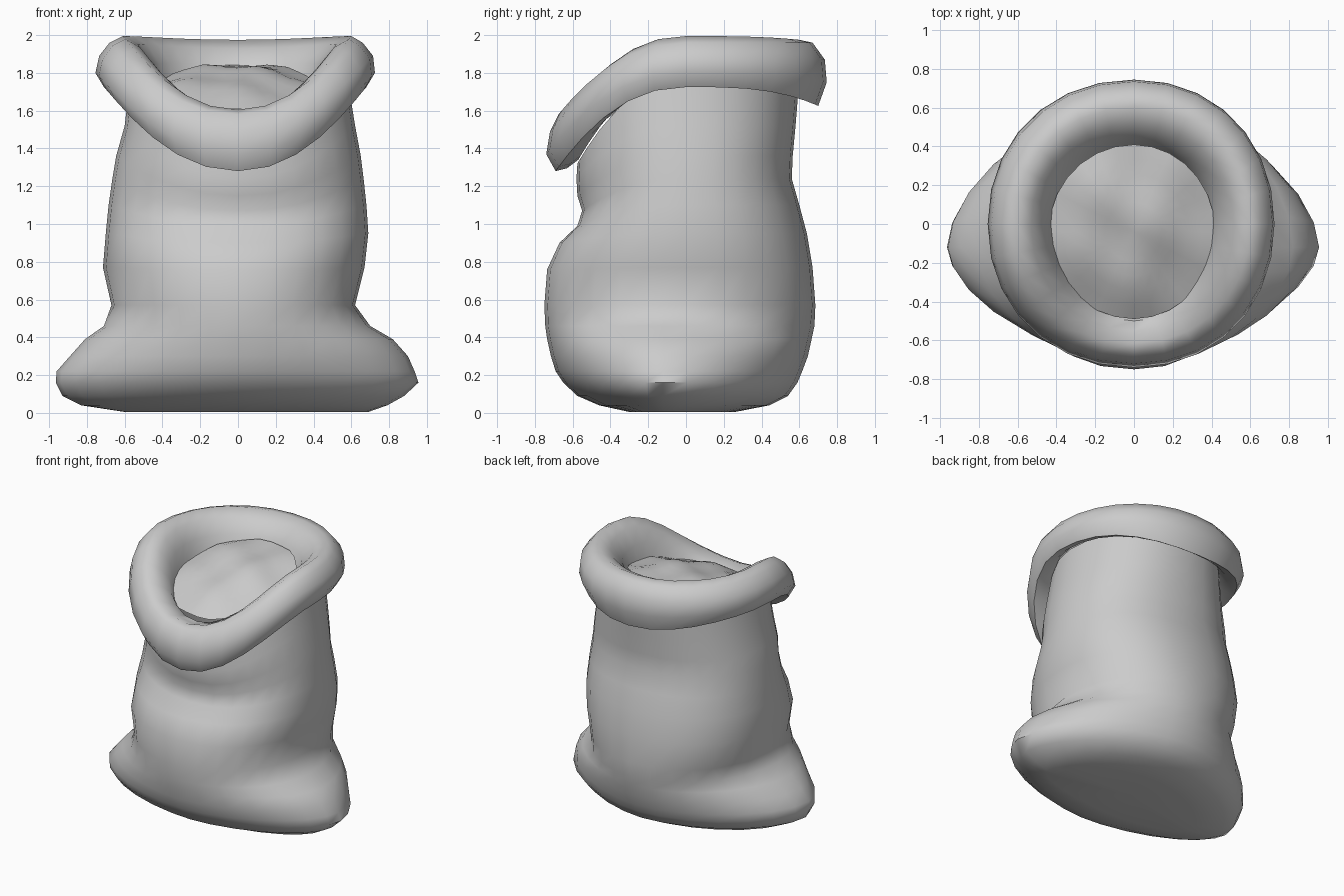
import bpy
import bmesh
import math

cube = bpy.data.objects.get("Cube")
if cube:
    bpy.data.objects.remove(cube)

SIDES = 28

cloth = bpy.data.materials.new("grey cloth")
cloth.use_nodes = True
grey = (0.6, 0.6, 0.6, 1)
cloth.diffuse_color = grey
cloth.node_tree.nodes["Principled BSDF"].inputs["Base Color"].default_value = grey


def spow(v, e):
    return math.copysign(abs(v) ** e, v)


def ring(z, left, right, front, back, power, dip, droop=0):
    """One closed loop; dip lowers its front, droop lowers its back."""
    pts = []
    mid = -0.12 if power < 2 else 0
    for i in range(SIDES):
        a = math.tau * i / SIDES
        c, s = math.cos(a), math.sin(a)
        x = spow(c, 2 / power) * (right if c > 0 else left)
        y = mid + spow(s, 2 / power) * (back - mid if s > 0 else front + mid)
        drop = dip * max(0, -s) ** 2.1 + droop * max(0, s) ** 3
        pts.append((x, y, z - drop))
    return pts


def loft(name, rings, start=None, end=None, angle=60):
    bm = bmesh.new()
    loops = [[bm.verts.new(p) for p in r] for r in rings]
    for a, b in zip(loops, loops[1:]):
        for i in range(SIDES):
            j = (i + 1) % SIDES
            bm.faces.new((a[i], a[j], b[j], b[i]))
    # Fan caps close the first or last loop
    for loop, tip in ((loops[0], start), (loops[-1], end)):
        if tip:
            hub = bm.verts.new(tip)
            for i in range(SIDES):
                bm.faces.new((loop[i], loop[(i + 1) % SIDES], hub))
    bmesh.ops.recalc_face_normals(bm, faces=bm.faces)
    mesh = bpy.data.meshes.new(name)
    bm.to_mesh(mesh)
    bm.free()
    obj = bpy.data.objects.new(name, mesh)
    bpy.context.collection.objects.link(obj)
    mesh.materials.append(cloth)
    bpy.ops.object.select_all(action='DESELECT')
    obj.select_set(True)
    bpy.context.view_layer.objects.active = obj
    bpy.ops.object.shade_smooth_by_angle(angle=math.radians(angle))
    return obj


# Sack body: z, left, right, front, back, squareness, front dip
body = [
    (0.005, .60, .69, .30, .26, 1.8, 0),
    (0.04, .83, .79, .46, .44, 1.8, 0),
    (0.09, .93, .88, .575, .54, 1.75, 0),
    (0.16, .965, .955, .65, .59, 1.75, 0),
    (0.22, .96, .935, .69, .615, 1.75, 0),
    (0.30, .89, .90, .715, .645, 1.8, 0),
    (0.39, .81, .82, .735, .665, 1.85, 0),
    (0.46, .71, .70, .745, .68, 1.95, 0),
    (0.57, .67, .62, .75, .685, 2.2, 0),
    (0.77, .715, .67, .735, .67, 2.2, .01),
    (0.95, .70, .69, .67, .64, 2.2, .05),
    (1.10, .685, .68, .575, .60, 2.2, .11),
    (1.24, .665, .665, .55, .56, 2.2, .17),
    (1.36, .645, .65, .575, .565, 2.2, .21),
    (1.52, .60, .62, .58, .58, 2.2, .28),
    (1.77, .57, .58, .575, .60, 2.1, .45),
]
loft("sack_body", [ring(*r) for r in body], start=(0, -.05, .03))

# Rolled rim: from the tucked underside over the crest and down inside
rim = [
    (1.79, .56, .57, .57, .60, 2.1, .45, .06),
    (1.745, .63, .62, .63, .63, 2.1, .45, .07),
    (1.725, .71, .68, .69, .70, 2.1, .445, .10),
    (1.80, .755, .725, .74, .745, 2.1, .43, .05),
    (1.89, .735, .715, .72, .735, 2.1, .40, .02),
    (1.96, .68, .66, .675, .67, 2.1, .38, .0),
    (1.995, .61, .60, .615, .60, 2.1, .39, .02),
    (1.95, .53, .52, .55, .51, 2.1, .37, .02),
    (1.85, .46, .44, .50, .43, 2.1, .27, 0),
    (1.70, .42, .40, .47, .39, 2, .18, 0),
]
loft("rolled_rim", [ring(*r) for r in rim])


# Lumpy contents sloping down to the front
def lump(x, y):
    bumps = .018 * math.sin(13 * x + 5 * y) * math.cos(11 * y - 4 * x)
    dome = .08 * max(0, 1 - (x * x + y * y) / .2)
    return 1.725 + .25 * y + dome + bumps


rings = []
for k in range(6):
    f = 1 - k * 0.165
    rings.append([(x * f, y * f - .04, lump(x * f, y * f))
                  for x, y, z in ring(0, .44, .42, .45, .45, 2, 0)])
loft("sack_contents", rings, end=(0, -.04, lump(0, 0)))
